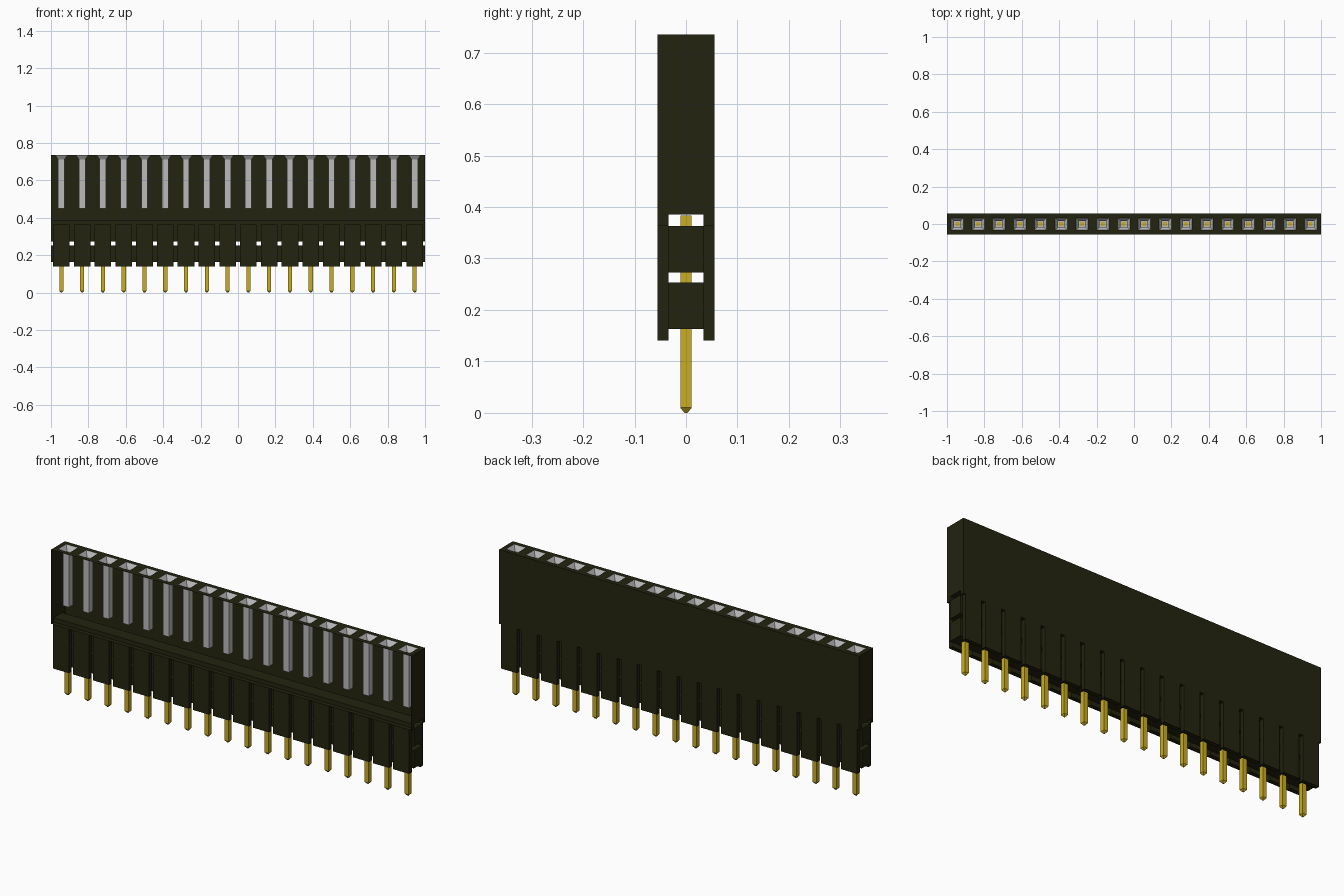
import bpy
import bmesh

cube = bpy.data.objects.get("Cube")
if cube:
    bpy.data.objects.remove(cube, do_unlink=True)

COUNT = 18
PITCH = 2 / COUNT
CENTRES = [-1 + PITCH * (i + 0.5) for i in range(COUNT)]
HALF_Y = 0.055      # half depth of the housing
CORE_Y = 0.034      # half depth of the lengthwise tunnels
SHELF = 0.363       # bottom of the upper shell
ROOF = 0.385        # roof of the upper tunnel
TOP = 0.735


def material(name, colour):
    mat = bpy.data.materials.new(name)
    mat.use_nodes = True
    mat.diffuse_color = (*colour, 1)
    bsdf = next(n for n in mat.node_tree.nodes if n.type == 'BSDF_PRINCIPLED')
    bsdf.inputs["Base Color"].default_value = (*colour, 1)
    return mat


PLASTIC = material("dark olive plastic", (0.017, 0.017, 0.005))
SILVER = material("silver grey contact", (0.5, 0.5, 0.5))
GOLD = material("gold pin", (0.6, 0.42, 0.015))


def finish(name, bm, *mats, recalc=True):
    if recalc:
        bmesh.ops.recalc_face_normals(bm, faces=bm.faces[:])
    mesh = bpy.data.meshes.new(name)
    bm.to_mesh(mesh)
    bm.free()
    for mat in mats:
        mesh.materials.append(mat)
    obj = bpy.data.objects.new(name, mesh)
    bpy.context.collection.objects.link(obj)
    return obj


def rect(bm, x, hx, hy, z):
    corners = ((-1, -1), (1, -1), (1, 1), (-1, 1))
    return [bm.verts.new((x + sx * hx, sy * hy, z)) for sx, sy in corners]


def loft(bm, x, rings, mats):
    """Join rectangles (half x, half y, z) and return the last ring."""
    loops = [rect(bm, x, *r) for r in rings]
    for a, b, m in zip(loops, loops[1:], mats):
        for i in range(4):
            j = (i + 1) % 4
            bm.faces.new((a[j], a[i], b[i], b[j])).material_index = m
    return loops


def box(bm, x0, x1, y0, y1, z0, z1):
    made = bmesh.ops.create_cube(bm, size=1)["verts"]
    for v in made:
        v.co.x = x0 if v.co.x < 0 else x1
        v.co.y = y0 if v.co.y < 0 else y1
        v.co.z = z0 if v.co.z < 0 else z1


# Upper shell: stepped floor and back wall, open at the front, with end walls
profile = [(-HALF_Y, SHELF), (-CORE_Y, SHELF), (-CORE_Y, ROOF), (CORE_Y, ROOF),
           (CORE_Y, SHELF), (HALF_Y, SHELF), (HALF_Y, TOP)]
bm = bmesh.new()
left, right = [[bm.verts.new((x, y, z)) for y, z in profile] for x in (-1, 1)]
for i in range(len(profile) - 1):
    bm.faces.new((left[i], right[i], right[i + 1], left[i + 1]))
for x, side in ((-1, left), (1, right)):
    bm.faces.new(side + [bm.verts.new((x, -HALF_Y, TOP))])
finish("upper_shell", bm, PLASTIC)

# Top plate with funnel-mouthed contact tubes hanging inside the shell
bm = bmesh.new()
for x in CENTRES:
    loops = loft(bm, x, [(PITCH / 2, HALF_Y, TOP), (0.033, 0.033, TOP),
                         (0.017, 0.017, 0.712), (0.017, 0.017, 0.45)], (0, 1, 1))
    bm.faces.new(loops[-1]).material_index = 1
bmesh.ops.remove_doubles(bm, verts=bm.verts[:], dist=1e-5)
finish("top_plate_and_sockets", bm, PLASTIC, SILVER, recalc=False)

# Gold contact seen at the bottom of each socket
bm = bmesh.new()
for x in CENTRES:
    bm.faces.new(rect(bm, x, 0.011, 0.011, 0.452))
finish("socket_contacts", bm, GOLD, recalc=False)

# Lengthwise core bars of the lower housing, with a tunnel between them
bm = bmesh.new()
for z0, z1 in ((0.163, 0.253), (0.273, SHELF)):
    box(bm, -1, 1, -CORE_Y, CORE_Y, z0, z1)
finish("lower_core", bm, PLASTIC)

# Separate front and back cheeks, one pair per pin
bm = bmesh.new()
for x in CENTRES:
    for y0, y1 in ((-HALF_Y, -CORE_Y), (CORE_Y, HALF_Y)):
        box(bm, x - 0.0445, x + 0.0445, y0, y1, 0.141, SHELF)
finish("lower_cheeks", bm, PLASTIC)

# Square pins with tapered tips
bm = bmesh.new()
for x in CENTRES:
    loops = loft(bm, x, [(0.011, 0.011, ROOF - 0.001), (0.011, 0.011, 0.01),
                         (0.003, 0.003, 0)], (0, 0))
    bm.faces.new(loops[0])
    bm.faces.new(loops[-1])
finish("pins", bm, GOLD)
